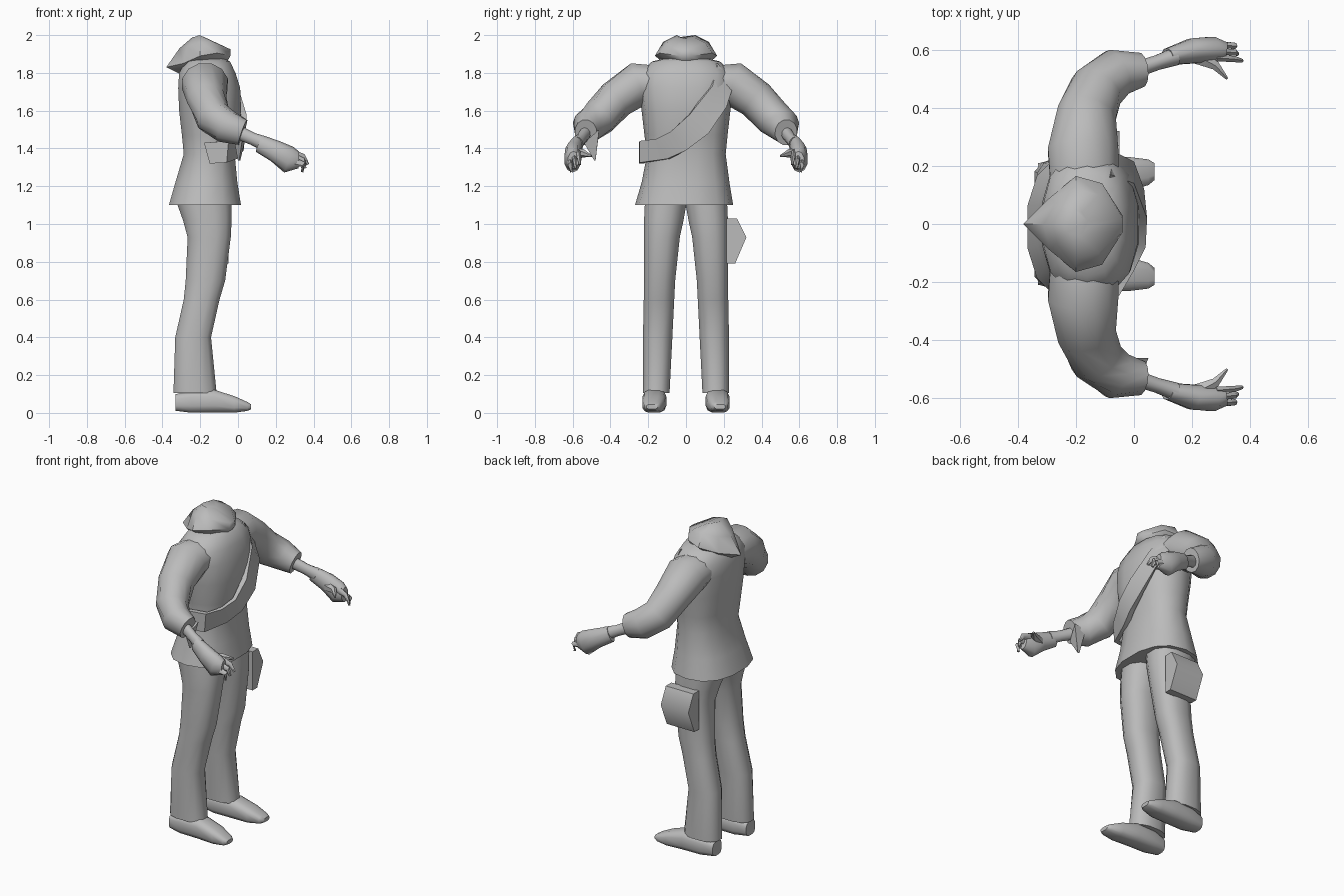
import bpy, bmesh, math
from mathutils import Vector

grey = bpy.data.materials.new("plain grey")
grey.diffuse_color = (0.5, 0.5, 0.5, 1)


def skin(name, rings):
    """Bridge equal-sized point rings and close both ends."""
    bm = bmesh.new()
    vs = [[bm.verts.new(p) for p in r] for r in rings]
    n = len(rings[0])
    for a, b in zip(vs, vs[1:]):
        for i in range(n):
            j = (i + 1) % n
            bm.faces.new((a[i], a[j], b[j], b[i]))
    bm.faces.new(vs[0][::-1])
    bm.faces.new(vs[-1])
    bmesh.ops.recalc_face_normals(bm, faces=bm.faces)
    me = bpy.data.meshes.new(name)
    bm.to_mesh(me)
    bm.free()
    me.materials.append(grey)
    ob = bpy.data.objects.new(name, me)
    bpy.context.collection.objects.link(ob)
    return ob


def ring(c, u, v, sides=12, p=2.0):
    """Rounded section around c, spanned by the half axes u and v."""
    out = []
    for k in range(sides):
        t = 2 * math.pi * (k + 0.5) / sides
        a, b = math.cos(t), math.sin(t)
        a = math.copysign(abs(a) ** (2 / p), a)
        b = math.copysign(abs(b) ** (2 / p), b)
        out.append(Vector(c) + Vector(u) * a + Vector(v) * b)
    return out


def column(name, levels, sides=14, p=2.4):
    """Upright loft from (z, x0, x1, y0, y1) levels."""
    skin(name, [ring(((x0 + x1) / 2, (y0 + y1) / 2, z), ((x1 - x0) / 2, 0, 0),
                     (0, (y1 - y0) / 2, 0), sides, p) for z, x0, x1, y0, y1 in levels])


def limb(name, side, path, sides=10):
    """Loft along (x, y, z, side radius, upright radius) stations."""
    pts = [Vector((x, y * side, z)) for x, y, z, _, _ in path]
    rings = []
    for i, c in enumerate(pts):
        t = (pts[min(i + 1, len(pts) - 1)] - pts[max(i - 1, 0)]).normalized()
        u = t.cross(Vector((0, 0, 1))).normalized()
        v = u.cross(t)
        rings.append(ring(c, u * path[i][3], v * path[i][4], sides))
    return skin(name, rings)


# Jacket body with flared hem
column("jacket", [
    (1.10, -0.37, 0.02, -0.27, 0.25), (1.22, -0.335, 0.0, -0.235, 0.23),
    (1.37, -0.29, -0.015, -0.205, 0.21), (1.47, -0.30, 0.0, -0.22, 0.22),
    (1.60, -0.315, 0.02, -0.235, 0.235), (1.72, -0.32, 0.015, -0.25, 0.25),
    (1.80, -0.315, -0.01, -0.245, 0.245), (1.86, -0.28, -0.04, -0.18, 0.18),
    (1.88, -0.25, -0.08, -0.10, 0.10)])

# Folded hood: half outlines mirrored across the middle
hood = [
    [(-.30, 0, 1.79), (-.26, .06, 1.80), (-.19, .10, 1.84), (-.11, .09, 1.85), (-.06, .02, 1.855)],
    [(-.38, 0, 1.83), (-.29, .09, 1.85), (-.20, .165, 1.89), (-.11, .14, 1.905), (-.04, .03, 1.89)],
    [(-.31, 0, 1.93), (-.27, .07, 1.94), (-.20, .12, 1.965), (-.12, .10, 1.96), (-.04, .02, 1.925)],
    [(-.24, 0, 1.99), (-.23, .03, 1.99), (-.205, .05, 2.0), (-.18, .04, 1.99), (-.16, .01, 1.98)]]
skin("hood", [h + [(x, -y, z) for x, y, z in h[:0:-1]] for h in hood])

for s, tag in ((1, "left"), (-1, "right")):
    # Sleeve, forearm and hand
    limb(tag + "_sleeve", s, [
        (-.17, .13, 1.75, .12, .09), (-.175, .25, 1.742, .125, .12),
        (-.165, .37, 1.66, .105, .105), (-.13, .46, 1.565, .095, .10),
        (-.06, .52, 1.515, .085, .09), (.025, .53, 1.485, .06, .072)], 12)
    limb(tag + "_forearm", s, [
        (-.01, .525, 1.49, .03, .038), (.08, .555, 1.45, .027, .033),
        (.14, .575, 1.425, .032, .04)])
    limb(tag + "_hand", s, [
        (.115, .575, 1.425, .03, .048), (.20, .595, 1.385, .045, .058),
        (.27, .60, 1.34, .046, .072), (.32, .595, 1.34, .03, .045)])
    limb(tag + "_thumb", s, [
        (.22, .575, 1.37, .03, .03), (.28, .545, 1.375, .018, .022),
        (.32, .50, 1.36, .005, .006)], 6)
    for i, y in enumerate((.572, .595, .618)):
        limb(f"{tag}_finger_{i + 1}", s, [
            (.28, y, 1.375 - .02 * i, .014, .025), (.345, y - .005, 1.355 - .02 * i, .012, .016),
            (.37 - .015 * i, y - .01, 1.315 - .02 * i, .007, .008)], 6)

    # Trouser leg, mirrored by ordering the y limits
    column(tag + "_trouser_leg", [
        (z, a, b, *sorted((s * c, s * d))) for z, a, b, c, d in (
            (0.105, -.345, -.11, .085, .23), (0.40, -.335, -.14, .07, .23),
            (0.60, -.29, -.095, .06, .226), (0.70, -.28, -.065, .055, .225),
            (0.93, -.27, -.035, .03, .225), (1.02, -.295, -.03, .01, .225),
            (1.13, -.335, -.03, -.01, .22))], 12)

    # Shoe, lofted heel to toe
    skin(tag + "_shoe", [
        ring((x, s * y, (z0 + z1) / 2), (0, w, 0), (0, 0, (z1 - z0) / 2), 12, 3)
        for x, y, w, z0, z1 in (
            (-.33, .165, .045, .01, .10), (-.25, .165, .062, 0, .12),
            (-.13, .167, .064, 0, .125), (-.02, .172, .06, 0, .09),
            (.05, .178, .045, .01, .058), (.07, .18, .03, .02, .045))])

# Loose point hanging from one cuff
skin("cuff_flap", [
    [(-.03, -.46, 1.49), (.05, -.46, 1.50), (.02, -.54, 1.43)],
    [(.0, -.479, 1.335), (.012, -.479, 1.335), (.006, -.485, 1.335)]])

# Chest strap: outer edge pairs, thickened towards the body
strap = [
    ((-.08, .17, 1.85), (-.07, .25, 1.73)), ((.0, .14, 1.73), (.0, .215, 1.62)),
    ((.045, .02, 1.58), (.035, .12, 1.48)), ((.04, -.08, 1.49), (.03, .0, 1.39)),
    ((.0, -.16, 1.45), (-.005, -.10, 1.345)), ((-.05, -.245, 1.44), (-.06, -.245, 1.325)),
    ((-.18, -.25, 1.43), (-.15, -.25, 1.32))]


def inward(p):
    d = Vector((-.15 - p[0], -p[1], 0))
    return Vector(p) + d.normalized() * .03


skin("chest_strap", [[a, b, inward(b), inward(a)] for a, b in strap])

# Hip pouch on one thigh
pouch = [(.215, 1.03), (.27, 1.03), (.32, .93), (.26, .79), (.215, .79)]
skin("hip_pouch", [[(x, y, z) for y, z in pouch] for x in (-.24, -.05)])

bpy.ops.object.select_all(action='SELECT')
bpy.context.view_layer.objects.active = bpy.data.objects["jacket"]
bpy.ops.object.shade_smooth_by_angle(angle=math.radians(50))
